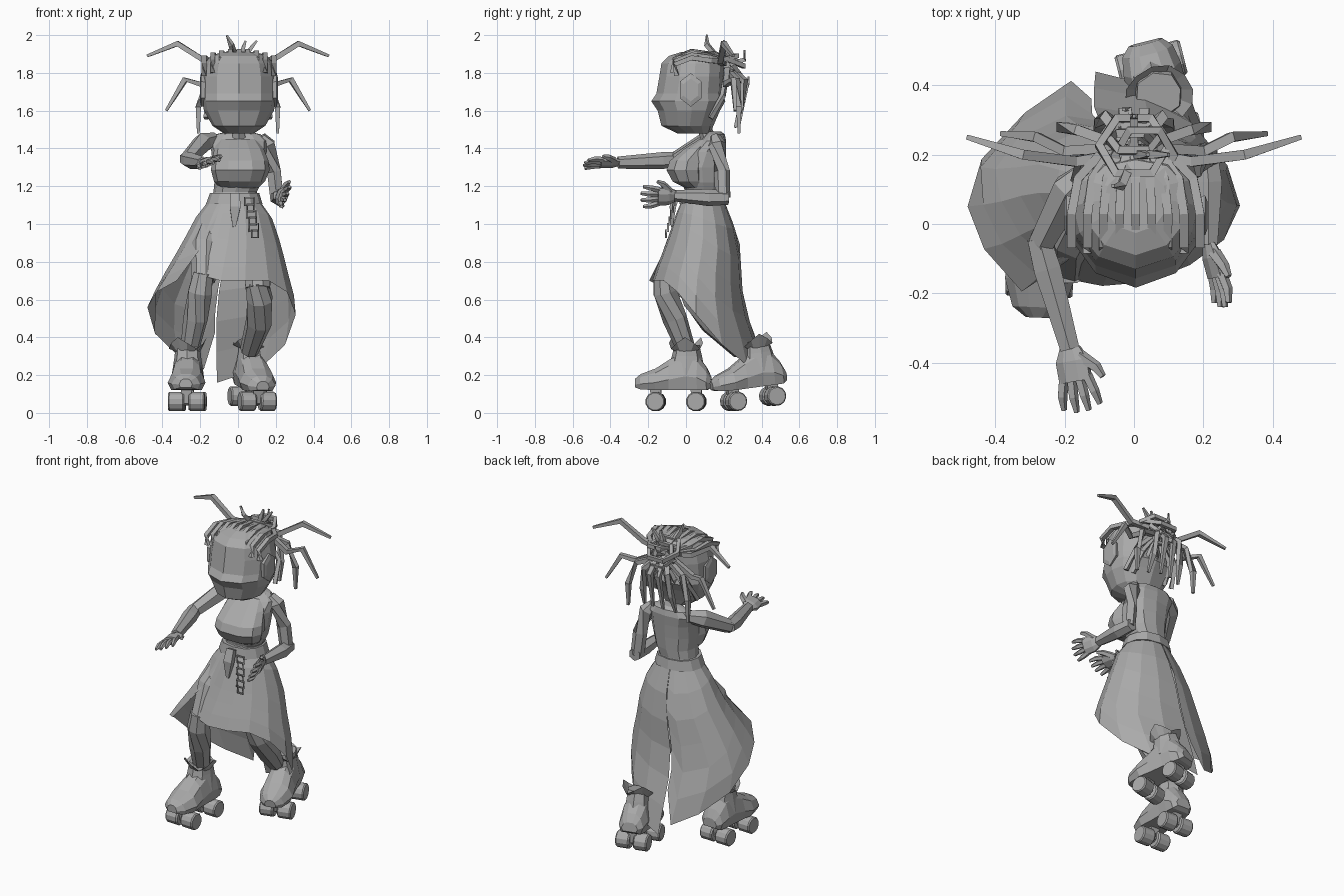
import bpy, bmesh, math
from mathutils import Vector

cube = bpy.data.objects.get("Cube")
if cube:
    bpy.data.objects.remove(cube, do_unlink=True)

grey = bpy.data.materials.new("plain grey")
grey.use_nodes = True
grey.diffuse_color = (0.4, 0.4, 0.4, 1)
grey.node_tree.nodes["Principled BSDF"].inputs["Base Color"].default_value = (0.4, 0.4, 0.4, 1)


def loft(name, rings, closed=True, caps=True, loop=False):
    """Skin a list of equal point rings."""
    bm = bmesh.new()
    rows = [[bm.verts.new(p) for p in ring] for ring in rings]
    n = len(rows[0])
    pairs = list(zip(rows, rows[1:])) + ([(rows[-1], rows[0])] if loop else [])
    for a, b in pairs:
        for i in range(n if closed else n - 1):
            j = (i + 1) % n
            bm.faces.new((a[i], a[j], b[j], b[i]))
    if caps and not loop:
        bm.faces.new(rows[0][::-1])
        bm.faces.new(rows[-1])
    bmesh.ops.recalc_face_normals(bm, faces=bm.faces)
    mesh = bpy.data.meshes.new(name)
    bm.to_mesh(mesh)
    bm.free()
    mesh.materials.append(grey)
    ob = bpy.data.objects.new(name, mesh)
    bpy.context.collection.objects.link(ob)
    return ob


def tube(name, pts, radii, n=6, flat=1.0, up=(0, 0, 1), loop=False):
    """Tube along a path; flat scales it along the up direction."""
    pts = [Vector(p) for p in pts]
    if not isinstance(radii, (list, tuple)):
        radii = [radii] * len(pts)
    rings, last = [], len(pts) - 1
    for i, p in enumerate(pts):
        before = pts[i - 1] if i or loop else p
        after = pts[(i + 1) % len(pts)] if i < last or loop else p
        t = (after - before).normalized()
        ref = Vector(up) if abs(t.dot(Vector(up))) < 0.95 else Vector((0, 1, 0.1))
        s = t.cross(ref).normalized()
        u = s.cross(t)
        ring = []
        for k in range(n):
            a = math.tau * (k + 0.5) / n
            ring.append(p + radii[i] * (s * math.cos(a) + u * flat * math.sin(a)))
        rings.append(ring)
    return loft(name, rings, loop=loop)


def stack(name, levels, n=12, point=0.0):
    """Body of stacked ovals: (z, cx, cy, rx, ry); point sharpens the front."""
    rings = []
    for z, cx, cy, rx, ry in levels:
        ring = []
        for k in range(n):
            a = math.tau * k / n
            c, s = math.cos(a), math.sin(a)
            c = math.copysign(abs(c) ** 0.75, c) if abs(c) > 1e-6 else 0
            y = s * (1 + point * max(0, -s) ** 4)
            ring.append((cx + rx * c, cy + ry * y, z))
        rings.append(ring)
    return loft(name, rings)


def interp(table, z):
    """Blend rows of a table sorted by falling height."""
    for a, b in zip(table, table[1:]):
        if z >= b[0]:
            f = min(1, (a[0] - z) / (a[0] - b[0]))
            return [p + (q - p) * f for p, q in zip(a[1:], b[1:])]
    return table[-1][1:]


# Head, with a pointed nose line
stack("head", [(1.48, .005, .05, .08, .08), (1.52, .005, .02, .14, .125), (1.6, .005, .03, .185, .15),
               (1.65, .005, .03, .195, .178), (1.69, .005, .035, .195, .16), (1.78, .005, .045, .195, .155),
               (1.85, .005, .05, .18, .15), (1.89, .005, .06, .15, .125), (1.91, .005, .07, .09, .08)],
      12, 0.2)

# Ears
for side, label in ((1, "left"), (-1, "right")):
    tube(label + "_ear", [(.005 + side * x, .025, 1.71) for x in (.17, .2, .207)], [.06, .066, .045], 6, 1.35)

# Braided rows over the scalp
for i in range(9):
    f = (i - 4) / 4
    drop = .035 * f * f
    x = .005 + .185 * f
    tube("braid_row", [(x, -.1 + .05 * f * f, 1.82 - drop), (x, -.06, 1.88 - drop), (x, .03, 1.915 - drop),
                       (.9 * x, .13, 1.9 - drop), (.55 * x, .2, 1.86)], .018, 4)
for i in range(7):
    f = (i - 3) / 3
    tube("nape_braid", [(.17 * f, .13, 1.56), (.15 * f, .195, 1.68), (.04 * f, .215, 1.8)], .016, 4)

# Hair bun of looped braids
for cx, cy, cz, r, tilt in ((0, .225, 1.87, .1, -.4), (.03, .2, 1.87, .085, .3), (0, .25, 1.84, .08, -1),
                            (-.01, .24, 1.82, .07, 1.2)):
    tube("bun_loop", [(cx + r * math.cos(a), cy + r * math.sin(a) * math.cos(tilt),
                       cz + r * math.sin(a) * math.sin(tilt))
                      for a in [math.tau * k / 6 for k in range(6)]], .017, 4, loop=True)
for x, y, z in ((-.06, .11, 2.0), (.04, .2, 1.97), (.1, .2, 1.97), (0, .31, 1.92), (-.03, .33, 1.78)):
    tube("bun_tip", [(0, .2, 1.84), (x * .6, y, z - .05), (x, y, z)], [.018, .016, .007], 4)

# Loose braids, mirrored
braids = [[(.06, .2, 1.85), (.17, .18, 1.86), (.32, .2, 1.955), (.48, .25, 1.89)],
          [(.06, .22, 1.82), (.2, .21, 1.74), (.28, .25, 1.765), (.38, .26, 1.6)],
          [(.05, .23, 1.8), (.16, .27, 1.76), (.21, .28, 1.62), (.21, .28, 1.48)],
          [(.03, .24, 1.82), (.08, .31, 1.76), (.1, .29, 1.62), (.11, .26, 1.51)],
          [(.02, .25, 1.82), (.03, .32, 1.74), (.035, .28, 1.52)]]
for path in braids:
    for side in (1, -1):
        tube("loose_braid", [(side * x, y, z) for x, y, z in path],
             [.02] * (len(path) - 1) + [.01], 4)

# Neck, torso and chest
tube("neck", [(.005, .12, 1.44), (.005, .09, 1.54)], [.04, .035], 6)
stack("torso", [(1.08, -.02, .09, .14, .115), (1.17, -.015, .095, .115, .1), (1.22, 0, .09, .125, .11),
                (1.3, .005, .085, .14, .12), (1.38, .005, .11, .145, .1), (1.44, 0, .145, .155, .068),
                (1.475, 0, .155, .12, .05), (1.49, 0, .145, .05, .04)], 12)
stack("chest", [(1.19, .005, .05, .1, .055), (1.225, .008, .015, .135, .09), (1.285, .012, 0, .155, .108),
                (1.335, .012, .01, .15, .1), (1.4, .005, .065, .13, .075), (1.45, 0, .12, .1, .05)], 10)

# Arms
tube("right_upper_arm", [(-.12, .16, 1.45), (-.185, .1, 1.43), (-.265, -.05, 1.345), (-.26, -.09, 1.335)],
     [.035, .055, .042, .04])
tube("right_forearm", [(-.275, -.04, 1.345), (-.25, -.13, 1.335), (-.185, -.36, 1.325)], [.038, .045, .032])
tube("left_upper_arm", [(.12, .155, 1.46), (.155, .165, 1.42), (.19, .19, 1.28), (.205, .195, 1.14)],
     [.03, .048, .042, .04])
tube("left_forearm", [(.205, .225, 1.14), (.215, .12, 1.14), (.215, -.06, 1.15)], [.038, .045, .03])


def hand(label, wrist, fwd, side, thumb_side):
    w, f, s = Vector(wrist), Vector(fwd).normalized(), Vector(side).normalized()
    normal = f.cross(s)
    tube(label + "_palm", [w, w + f * .04, w + f * .1], [.032, .052, .052], 8, .5, normal)
    for i in range(4):
        o = (i - 1.5)
        base = w + f * .09 + s * o * .025
        reach = .105 - .013 * abs(o)
        tube(label + "_finger", [base, base + f * reach * .55 + s * o * .009,
                                 base + f * reach + s * o * .013 - normal * .01], [.016, .015, .009], 5)
    t = s * thumb_side
    tube(label + "_thumb", [w + f * .03 + t * .025, w + f * .07 + t * .07, w + f * .1 + t * .085],
         [.02, .017, .01], 5)


hand("right", (-.185, -.355, 1.325), (.18, -1, 0), (1, .18, .42), 1)
hand("left", (.215, -.055, 1.15), (.27, -1, -.05), (-.4, 0, -1), -1)

# Skirt: size by height, then direction, hem height and flare, open at the back
sizes = [(1.13, -.02, .09, .13, .11), (1.06, -.02, .09, .19, .14), (.9, -.035, .09, .26, .195),
         (.72, -.065, .06, .335, .235), (.57, -.085, .05, .395, .255), (.4, -.09, .06, .385, .31),
         (.16, -.09, .07, .3, .37)]
hem = [(94, .16, 1), (71, .2, 1), (48, .25, 1), (24, .36, 1), (0, .52, 1), (-24, .64, 1), (-48, .7, 1),
       (-72, .7, 1), (-94, .7, 1), (-108, .72, 1), (-117, .95, 1.02), (-125, .7, 1.3), (-152, .64, 1.1),
       (-180, .56, 1), (-205, .42, 1), (-230, .3, 1), (-254, .23, 1.02), (-265, .42, 1)]
rows = []
for k in range(7):
    row = []
    for deg, low, flare in hem:
        z = 1.13 + (low - 1.13) * k / 6
        cx, cy, rx, ry = interp(sizes, z)
        a, grow = math.radians(deg), 1 + (flare - 1) * (k / 6) ** 2
        row.append((cx + rx * grow * math.cos(a), cy + ry * grow * math.sin(a), z))
    rows.append(row)
loft("skirt", rows, closed=False, caps=False)
stack("waistband", [(1.105, -.02, .09, .15, .125), (1.165, -.018, .09, .13, .115)], 12)

# Belt pouch and hanging chain
tube("belt_pouch", [(-.015, -.045, 1.16), (-.015, -.07, 1.09), (-.02, -.075, .985)], [.035, .04, .012], 4, .6,
     (0, 1, 0))
for i in range(6):
    x, y, z = .06 + .006 * i, -.06 - .009 * i, 1.12 - .034 * i
    w = .018 if i % 2 else .024
    tube("chain_link", [(x - w, y, z - .022), (x + w, y, z - .022), (x + w, y, z + .018), (x - w, y, z + .018)],
         .007, 4, loop=True)

# Legs
tube("right_thigh", [(-.1, .09, 1.04), (-.17, -.03, .88), (-.185, -.11, .7)], [.085, .08, .065], 8)
tube("right_shin", [(-.185, -.12, .74), (-.2, -.11, .64), (-.225, -.06, .5), (-.255, .0, .34)],
     [.055, .068, .065, .05], 8)
tube("left_thigh", [(.06, .1, 1.04), (.1, .06, .85), (.105, .02, .66)], [.085, .085, .07], 8)
tube("left_shin", [(.1, .01, .7), (.115, .05, .6), (.11, .14, .48), (.06, .29, .33)],
     [.06, .072, .07, .05], 8)


def skate(label, origin, turn, pitch):
    """Roller boot pointing to -y, then turned and tipped toe down."""
    parts = []
    shape = [(-.22, .035, .135, .18), (-.19, .075, .125, .205), (-.11, .1, .12, .235), (-.04, .09, .12, .28),
             (.05, .085, .12, .33), (.11, .085, .12, .31), (.16, .075, .12, .24), (.185, .05, .135, .19)]
    outline = [(-.8, 0), (.8, 0), (1, .35), (.75, .8), (.35, 1), (-.35, 1), (-.75, .8), (-1, .35)]
    parts.append(loft(label + "_boot_foot", [[(w * u, y, lo + (hi - lo) * v) for u, v in outline]
                                             for y, w, lo, hi in shape]))
    parts.append(stack(label + "_boot_ankle", [(.2, 0, .05, .085, .105), (.3, 0, .055, .07, .08),
                                               (.36, 0, .055, .065, .065)], 8))
    # flared cuff with peaks
    cuff = []
    for r, z, peak in ((.066, .325, 0), (.1, .37, .03)):
        cuff.append([(r * math.cos(a), .05 + .9 * r * math.sin(a), z + peak * math.cos(3 * a))
                     for a in [math.tau * k / 12 for k in range(12)]])
    parts.append(loft(label + "_boot_cuff", cuff, caps=False))
    for y in (-.11, .105):
        parts.append(tube(label + "_axle", [(-.085, y, .06), (.085, y, .06)], .02, 6))
        parts.append(tube(label + "_truck", [(0, y, .05), (0, y, .14)], [.03, .045], 4))
        for side in (1, -1):
            parts.append(tube(label + "_wheel", [(side * x, y, .06) for x in (.012, .02, .06, .068, .09, .097)],
                              [.045, .052, .052, .052, .052, .046], 12))
    for ob in parts:
        ob.location = origin
        ob.rotation_euler = (pitch, 0, turn)


skate("right", (-.268, -.05, 0), -.04, 0)
skate("left", (.073, .365, .016), .25, .13)
